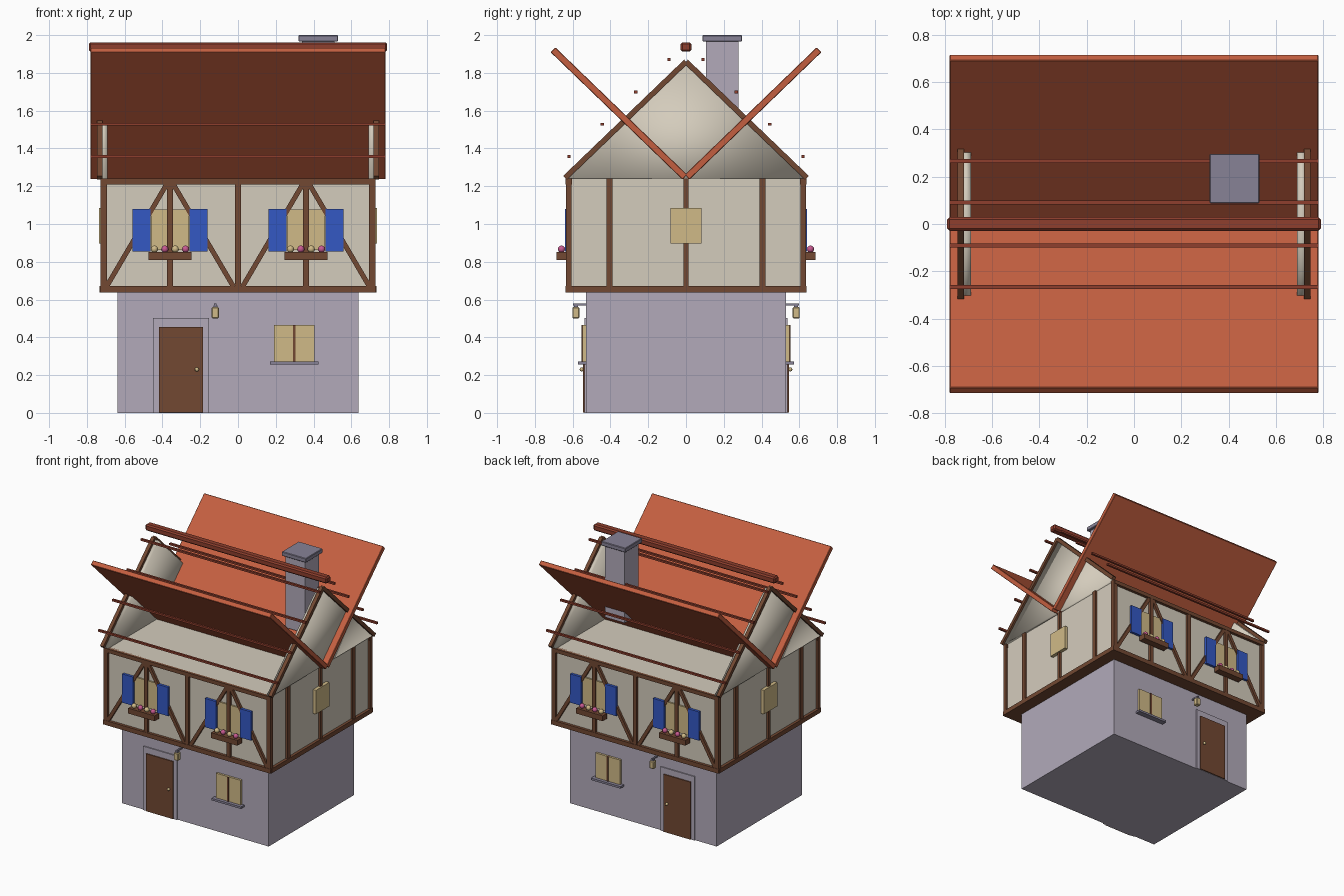
import bpy, bmesh, math
from mathutils import Vector, Matrix

old = bpy.data.objects.get("Cube")
if old:
    bpy.data.objects.remove(old, do_unlink=True)


def material(name, *srgb):
    col = [((c / 255 + 0.055) / 1.055) ** 2.4 for c in srgb] + [1]
    m = bpy.data.materials.new(name)
    m.use_nodes = True
    m.diffuse_color = col
    m.node_tree.nodes["Principled BSDF"].inputs["Base Color"].default_value = col
    return m


STONE = material("lilac stone", 178, 170, 186)
PLASTER = material("cream plaster", 212, 204, 188)
TIMBER = material("brown timber", 114, 72, 50)
TILE = material("orange roof", 196, 95, 64)
RIDGE = material("dark red clay", 142, 62, 45)
BLUE = material("blue shutter paint", 52, 88, 195)
GLOW = material("warm window", 208, 186, 135)
SLATE = material("slate grey", 135, 130, 150)
PINK = material("pink petals", 200, 90, 145)


def finish(name, bm, mat, smooth=False):
    bmesh.ops.recalc_face_normals(bm, faces=bm.faces)
    for f in bm.faces:
        f.smooth = smooth
    me = bpy.data.meshes.new(name)
    bm.to_mesh(me)
    bm.free()
    me.materials.append(mat)
    ob = bpy.data.objects.new(name, me)
    bpy.context.collection.objects.link(ob)
    return ob


def box(name, mat, centre, size, tilt=None, bevel=0):
    """Box given by centre and full size, optionally rotated and bevelled."""
    bm = bmesh.new()
    bmesh.ops.create_cube(bm, size=1)
    bmesh.ops.scale(bm, vec=size, verts=bm.verts)
    if bevel:
        bmesh.ops.bevel(bm, geom=bm.edges[:], offset=bevel, segments=1, affect='EDGES')
    ob = finish(name, bm, mat)
    ob.matrix_world = Matrix.Translation(centre) @ (tilt or Matrix())
    return ob


def beam(name, mat, a, b, width, depth, side):
    """Bar from a to b; depth runs along the axis 'side'."""
    a, b, side = Vector(a), Vector(b), Vector(side)
    along = (b - a).normalized()
    rot = Matrix((side.cross(along), side, along)).transposed().to_4x4()
    return box(name, mat, (a + b) / 2, (width, depth, (b - a).length), rot)


def ball(name, mat, centre, radius):
    bm = bmesh.new()
    bmesh.ops.create_uvsphere(bm, u_segments=12, v_segments=8, radius=radius)
    ob = finish(name, bm, mat, True)
    ob.location = centre


# Main storeys
box("ground_floor", STONE, (0, 0, 0.325), (1.276, 1.06, 0.65))
box("floor_plate", TIMBER, (0, 0, 0.655), (1.46, 1.25, 0.035))
box("upper_floor", PLASTER, (0, 0, 0.945), (1.42, 1.23, 0.59))

# Door, windows, lantern and framing on both long sides
for s, tag in ((-1, "front"), (1, "back")):
    wall = s * 0.53
    box(tag + "_door_frame", STONE, (-0.302, wall, 0.251), (0.296, 0.016, 0.502))
    box(tag + "_door", TIMBER, (-0.302, wall, 0.228), (0.235, 0.032, 0.452))
    ball(tag + "_door_knob", GLOW, (-0.218, s * 0.552, 0.23), 0.011)
    box(tag + "_lower_window", GLOW, (0.298, wall, 0.367), (0.215, 0.034, 0.195))
    box(tag + "_lower_mullion", TIMBER, (0.298, wall, 0.367), (0.014, 0.044, 0.195))
    box(tag + "_lower_sill", SLATE, (0.298, s * 0.545, 0.263), (0.256, 0.055, 0.016))
    box(tag + "_lantern_bracket", SLATE, (-0.12, s * 0.56, 0.573), (0.012, 0.075, 0.01))
    box(tag + "_lantern_cap", SLATE, (-0.12, s * 0.583, 0.562), (0.022, 0.022, 0.014))
    box(tag + "_lantern", GLOW, (-0.12, s * 0.583, 0.53), (0.038, 0.038, 0.06), bevel=0.005)

    face = s * 0.62
    box(tag + "_sill_beam", TIMBER, (0, face, 0.655), (1.46, 0.034, 0.035))
    box(tag + "_top_beam", TIMBER, (0, face, 1.225), (1.44, 0.034, 0.03))
    for x in (-0.36, 0, 0.36):
        box(tag + "_post", TIMBER, (x, face, 0.94), (0.03, 0.03, 0.57))
    for x in (-0.71, 0.71):
        box(tag + "_corner_post", TIMBER, (x, face, 0.94), (0.035, 0.03, 0.6))

    for c in (-0.36, 0.36):
        for d in (-1, 1):
            beam(tag + "_brace", TIMBER, (c + d * 0.335, face, 0.67),
                 (c + d * 0.015, face, 1.215), 0.026, 0.026, (0, 1, 0))
            box(tag + "_shutter", BLUE, (c + d * 0.152, s * 0.63, 0.967), (0.095, 0.02, 0.226))
        box(tag + "_upper_window", GLOW, (c, s * 0.617, 0.97), (0.2, 0.02, 0.215))
        box(tag + "_flower_box", TIMBER, (c, s * 0.659, 0.83), (0.23, 0.055, 0.042))
        for i in range(4):
            ball(tag + "_flower", PINK if i % 2 else GLOW,
                 (c + (i - 1.5) * 0.055, s * 0.659, 0.867), 0.019)

# Framing, gables and windows on both short sides
for s, tag in ((1, "left"), (-1, "right")):
    face = s * 0.712
    box(tag + "_sill_beam", TIMBER, (s * 0.715, 0, 0.655), (0.034, 1.25, 0.035))
    for y, w in ((-0.405, 0.034), (0, 0.026), (0.405, 0.034)):
        box(tag + "_post", TIMBER, (face, y, 0.95), (0.03, w, 0.58))
    box(tag + "_side_window", GLOW, (s * 0.722, 0, 0.99), (0.03, 0.166, 0.188))

    # Gable wall: a softly shaded triangular prism
    bm = bmesh.new()
    tri = [bm.verts.new((s * 0.69, y, z)) for y, z in ((-0.63, 1.24), (0.63, 1.24), (0, 1.85))]
    ext = bmesh.ops.extrude_face_region(bm, geom=[bm.faces.new(tri)])
    bmesh.ops.translate(bm, vec=(s * 0.04, 0, 0),
                        verts=[v for v in ext["geom"] if isinstance(v, bmesh.types.BMVert)])
    bmesh.ops.holes_fill(bm, edges=bm.edges[:])
    finish(tag + "_gable", bm, PLASTER, True)
    for d in (-1, 1):
        beam(tag + "_rake", TIMBER, (s * 0.732, d * 0.64, 1.245),
             (s * 0.732, 0, 1.86), 0.028, 0.028, (1, 0, 0))

# Roof panels opening upward, with battens and ridge bar
for s, tag in ((-1, "front"), (1, "back")):
    box(tag + "_roof_panel", TILE, (0, s * 0.355, 1.585), (1.56, 0.97, 0.036),
        Matrix.Rotation(s * math.radians(44), 4, 'X'), 0.003)
    for i in range(4):
        box(tag + "_batten", RIDGE, (0, s * (0.09 + 0.1765 * i), 1.87 - 0.171 * i),
            (1.56, 0.017, 0.015))
box("ridge_bar", RIDGE, (0, 0, 1.937), (1.58, 0.058, 0.05), bevel=0.01)

# Chimney
box("chimney_stack", STONE, (0.425, 0.192, 1.69), (0.17, 0.17, 0.58))
box("chimney_cap", SLATE, (0.425, 0.192, 1.983), (0.21, 0.21, 0.034), bevel=0.004)
